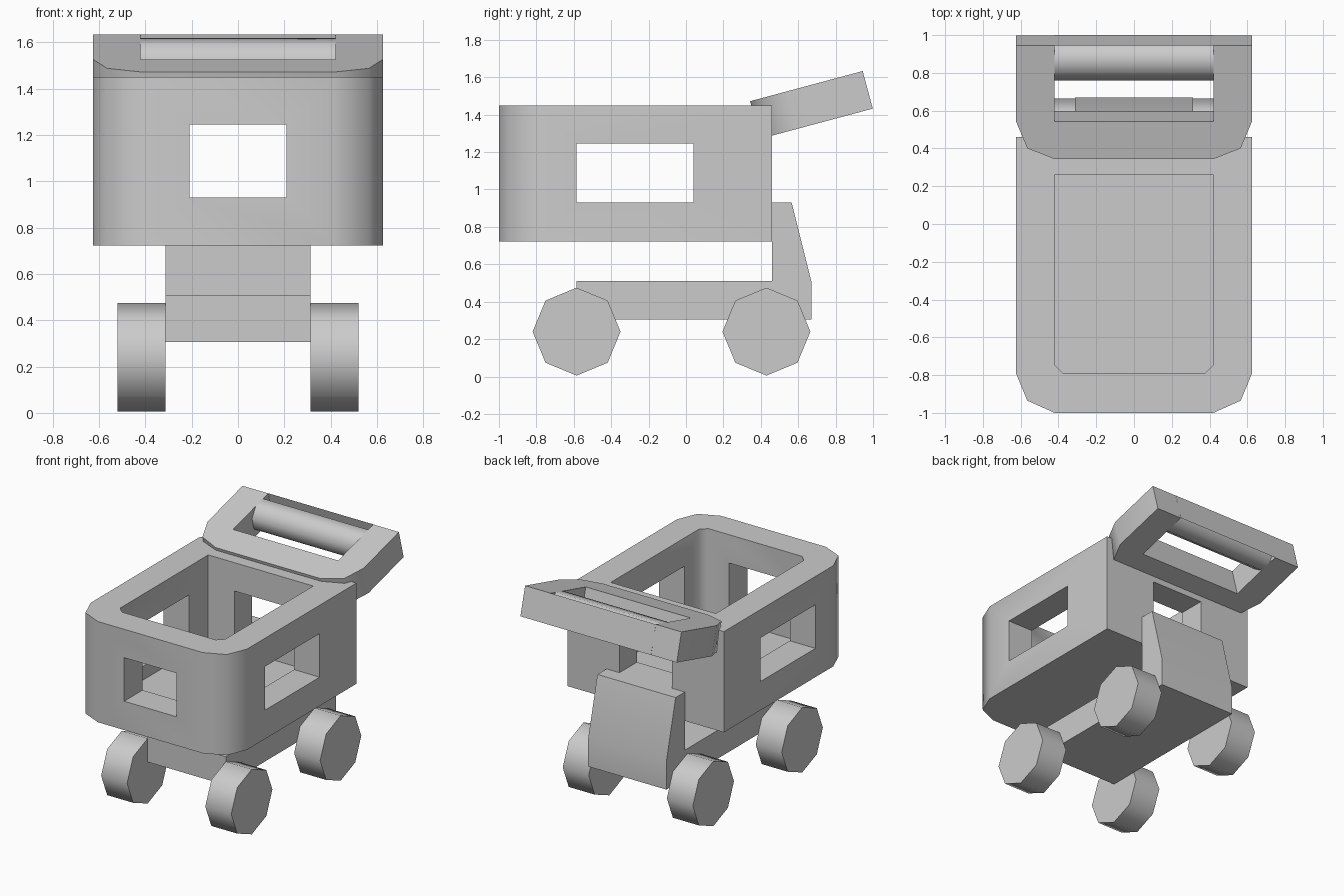
import bpy, bmesh, math
from mathutils import Vector

if "Cube" in bpy.data.objects:
    bpy.data.objects.remove(bpy.data.objects["Cube"])


def prism(name, profile, place, t0, t1, smooth=True):
    """Extrude a 2D profile; place(a, b, t) maps it into the scene."""
    bm = bmesh.new()
    lo = [bm.verts.new(place(a, b, t0)) for a, b in profile]
    hi = [bm.verts.new(place(a, b, t1)) for a, b in profile]
    bm.faces.new(lo)
    bm.faces.new(hi)
    n = len(profile)
    for i in range(n):
        j = (i + 1) % n
        bm.faces.new((lo[i], lo[j], hi[j], hi[i]))
    bmesh.ops.recalc_face_normals(bm, faces=bm.faces)
    return finish(name, bm, smooth)


def finish(name, bm, smooth=True):
    me = bpy.data.meshes.new(name)
    bm.to_mesh(me)
    bm.free()
    ob = bpy.data.objects.new(name, me)
    bpy.context.collection.objects.link(ob)
    if smooth:
        shade(ob)
    return ob


def select(ob):
    bpy.ops.object.select_all(action='DESELECT')
    ob.select_set(True)
    bpy.context.view_layer.objects.active = ob


def shade(ob):
    select(ob)
    bpy.ops.object.shade_smooth_by_angle(angle=math.radians(50))


def mirror_x(half):
    """Complete a profile given its +x half."""
    return half + [(-x, y) for x, y in reversed(half)]


def rect(a0, a1, b0, b1):
    return [(a0, b0), (a1, b0), (a1, b1), (a0, b1)]


def cut(ob, cutter):
    cutter.hide_render = True
    mod = ob.modifiers.new("cut", 'BOOLEAN')
    mod.operation = 'DIFFERENCE'
    mod.solver = 'EXACT'
    mod.object = cutter
    select(ob)
    bpy.ops.object.modifier_apply(modifier=mod.name)
    bpy.data.objects.remove(cutter)


def plan(x, y, z):
    return Vector((x, y, z))


def side(y, z, x):
    return Vector((x, y, z))


# Basket: chamfered tub with a cavity and windows on all four sides
basket = prism("basket", mirror_x([(0.42, -1), (0.565, -0.935), (0.625, -0.79), (0.625, 0.46)]),
               plan, 0.722, 1.45, False)
cut(basket, prism("cavity_cutter", mirror_x([(0.375, -0.79), (0.42, -0.745), (0.42, 0.26)]),
                  plan, 0.83, 1.6, False))
cut(basket, prism("side_window_cutter", rect(-0.585, 0.04, 0.93, 1.245), side, -0.8, 0.8, False))
cut(basket, prism("end_window_cutter", rect(-0.21, 0.21, -1.2, 0.6), plan, 0.93, 1.245, False))
shade(basket)

# Chassis with the rear support post
prism("chassis", [(-0.585, 0.305), (0.67, 0.305), (0.67, 0.51), (0.565, 0.93),
                  (0.46, 0.93), (0.46, 0.51), (-0.585, 0.51)], side, -0.3125, 0.3125)

# Octagonal wheels
R = 0.235
for end, cy in (("front", -0.585), ("rear", 0.43)):
    ring = [(cy + R * math.cos(k * math.pi / 4), R + 0.005 + R * math.sin(k * math.pi / 4))
            for k in range(8)]
    for label, s in (("left", -1), ("right", 1)):
        prism(f"{end}_{label}_wheel", ring, side, 0.3125 * s, 0.52 * s)

# Tilted handle: u runs backwards and up, w runs down through its thickness
U = Vector((0, math.cos(math.radians(15)), math.sin(math.radians(15))))
W = Vector((0, U.z, -U.y))
ORIGIN = Vector((0, 0.343, 1.472))
T = 0.208


def tilted(x, u, w):
    return ORIGIN + Vector((x, 0, 0)) + U * u + W * w


prism("handle_frame", mirror_x([(0.42, 0), (0.565, 0.06), (0.625, T), (0.625, 0.623),
                                (0.42, 0.623), (0.42, T)]), tilted, 0, T)

# Octagonal grip bar
r = T / 2 / math.cos(math.pi / 8)
bar = [(0.623 - T / 2 + r * math.cos((k + 0.5) * math.pi / 4),
        T / 2 + r * math.sin((k + 0.5) * math.pi / 4)) for k in range(8)]
prism("handle_bar", bar, lambda u, w, x: tilted(x, u, w), -0.42, 0.42)

# Thin panel closing the back of the handle
bm = bmesh.new()
bm.faces.new([bm.verts.new(tilted(x, 0.624, w)) for x, w in rect(-0.42, 0.42, T, 0)])
finish("handle_back_panel", bm)
